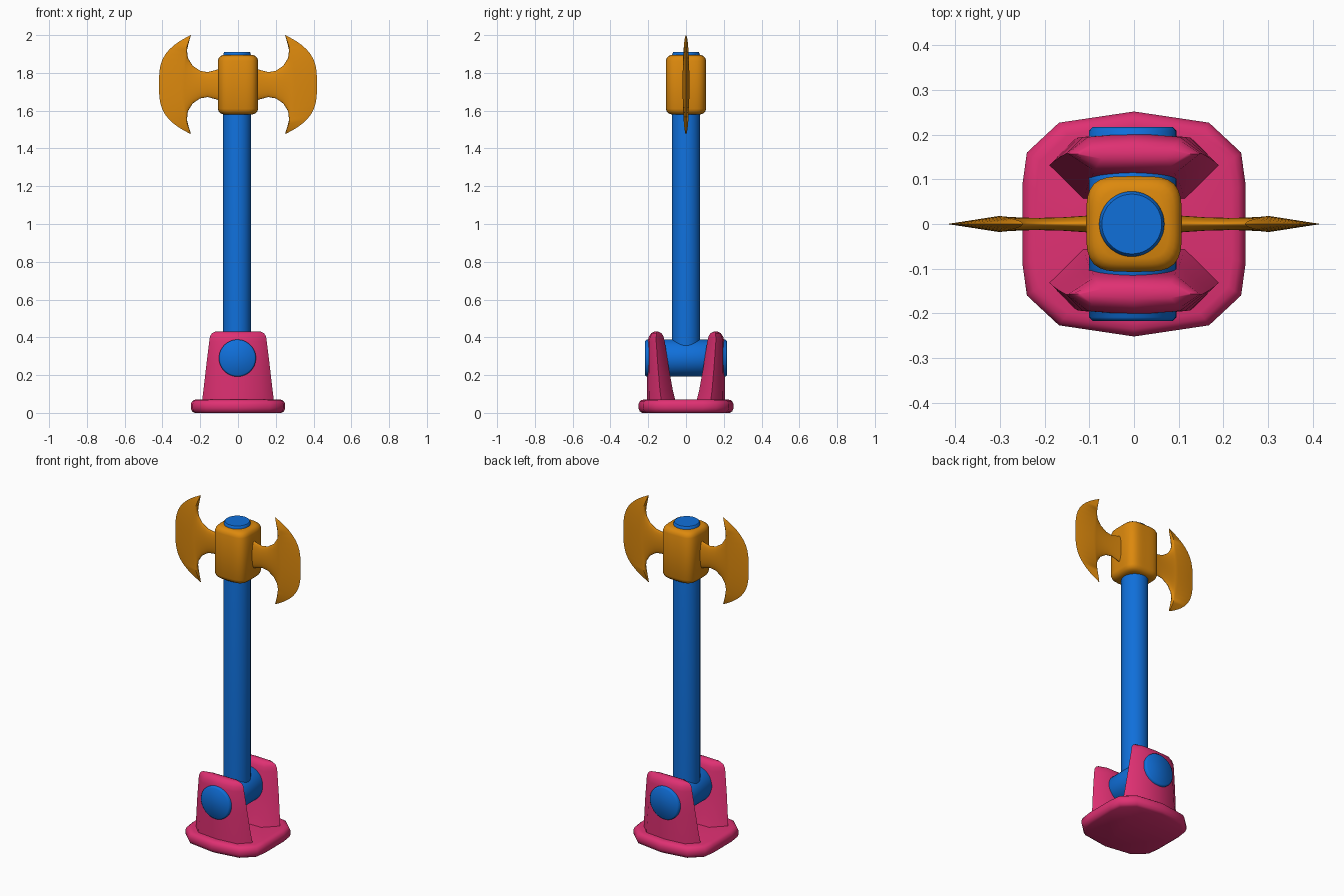
import bpy, bmesh, math
from mathutils import Matrix

cube = bpy.data.objects.get("Cube")
if cube:
    bpy.data.objects.remove(cube, do_unlink=True)


def make_material(name, rgb):
    mat = bpy.data.materials.new(name)
    mat.use_nodes = True
    mat.diffuse_color = (*rgb, 1)
    mat.node_tree.nodes["Principled BSDF"].inputs["Base Color"].default_value = (*rgb, 1)
    return mat


pink = make_material("pink", (0.74, 0.03, 0.17))
blue = make_material("blue", (0.005, 0.16, 0.70))
orange = make_material("orange", (0.72, 0.25, 0.004))


def finish(name, bm, mat, angle=50):
    bmesh.ops.remove_doubles(bm, verts=bm.verts, dist=0.0002)
    bmesh.ops.recalc_face_normals(bm, faces=bm.faces)
    mesh = bpy.data.meshes.new(name)
    bm.to_mesh(mesh)
    bm.free()
    mesh.materials.append(mat)
    obj = bpy.data.objects.new(name, mesh)
    bpy.context.collection.objects.link(obj)
    bpy.ops.object.select_all(action="DESELECT")
    obj.select_set(True)
    bpy.context.view_layer.objects.active = obj
    bpy.ops.object.shade_smooth_by_angle(angle=math.radians(angle))
    return obj


def loft(rings):
    """Skin a stack of closed rings and cap both ends."""
    bm = bmesh.new()
    loops = [[bm.verts.new(p) for p in ring] for ring in rings]
    n = len(loops[0])
    for a, b in zip(loops, loops[1:]):
        for i in range(n):
            j = (i + 1) % n
            bm.faces.new((a[i], a[j], b[j], b[i]))
    bm.faces.new(loops[0][::-1])
    bm.faces.new(loops[-1])
    return bm


def circle(r, z, n=48):
    return [(r * math.cos(a), r * math.sin(a), z)
            for a in (2 * math.pi * i / n for i in range(n))]


# Base plate: chamfered outline with a rounded rim
quarter = [(0.25, 0.088), (0.24, 0.16), (0.168, 0.227)]
outline = quarter + [(0, 0.252)] + [(-x, y) for x, y in quarter[::-1]]
outline += [(-x, -y) for x, y in quarter] + [(0, -0.252)]
outline += [(x, -y) for x, y in quarter[::-1]]
rim = [(0, 0.02), (0.008, 0.007), (0.025, 0), (0.045, 0),
       (0.06, 0.006), (0.068, 0.016), (0.071, 0.03)]
finish("base_plate", loft([[(x * (1 - d * 4), y * (1 - d * 4), z) for x, y in outline]
                           for z, d in rim]), pink)

# Pivot brackets: tapered lugs, each level is z, half width, inner y, outer y
levels = [(0.05, 0.192, 0.052, 0.206), (0.12, 0.183, 0.07, 0.206),
          (0.25, 0.168, 0.093, 0.205), (0.38, 0.152, 0.113, 0.203),
          (0.405, 0.148, 0.119, 0.196), (0.422, 0.138, 0.13, 0.184),
          (0.43, 0.12, 0.146, 0.168)]
for name, s in (("front_bracket", -1), ("back_bracket", 1)):
    rings = []
    for z, w, yi, yo in levels:
        mid = (yi + yo) / 2
        shoulder = yo - (yo - mid) * 0.18
        section = [(w, mid), (0.68 * w, shoulder), (0, yo), (-0.68 * w, shoulder),
                   (-w, mid), (-0.6 * w, yi), (0.6 * w, yi)]
        rings.append([(x, s * y, z) for x, y in section])
    finish(name, loft(rings), pink)

# Pivot pin through both brackets
pin = loft([circle(0.09, -0.217), circle(0.098, -0.209),
            circle(0.098, 0.209), circle(0.09, 0.217)])
bmesh.ops.transform(pin, verts=pin.verts, matrix=Matrix.Translation((-0.003, 0, 0.29))
                    @ Matrix.Rotation(math.pi / 2, 4, "X"))
finish("pivot_pin", pin, blue)

# Shaft
shaft = loft([circle(0.074, 0.29), circle(0.074, 1.89),
              circle(0.071, 1.905), circle(0.067, 1.911)])
bmesh.ops.translate(shaft, verts=shaft.verts, vec=(-0.005, 0, 0))
finish("shaft", shaft, blue)


# Axe head socket: softly squared block
def squircle(r, z, n=48):
    ring = []
    for x, y, _ in circle(1, 0, n):
        k = r / (x ** 4 + y ** 4) ** 0.25
        ring.append((x * k, y * k, z))
    return ring


edge = [(0, 0.03), (0.005, 0.016), (0.014, 0.006), (0.03, 0)]
sides = [(1.58 + h, d) for h, d in edge] + [(1.895 - h, d) for h, d in edge[::-1]]
finish("head_socket", loft([squircle(0.107 - d, z) for z, d in sides]), orange)

# Blades: each column is middle x, end x, half height, half thickness, bow power
columns = [(0.09, 0.09, 0.086, 0.02, 2), (0.115, 0.115, 0.078, 0.018, 2),
           (0.16, 0.16, 0.066, 0.015, 2), (0.2, 0.2, 0.073, 0.014, 2),
           (0.235, 0.24, 0.1, 0.014, 2), (0.262, 0.265, 0.14, 0.015, 2),
           (0.282, 0.271, 0.19, 0.016, 2), (0.302, 0.249, 0.262, 0.018, 2),
           (0.418, 0.249, 0.262, 0, 3.3)]
STEPS = 24
for name, s in (("left_blade", 1), ("right_blade", -1)):
    bm = bmesh.new()
    for face_side in (-1, 1):
        grid = []
        for mid, end, h, t, power in columns:
            column = []
            for i in range(STEPS + 1):
                a = math.pi * (i / STEPS - 0.5)
                v = math.sin(a)
                x = mid + (end - mid) * abs(v) ** power
                column.append(bm.verts.new((s * x, face_side * t * math.cos(a),
                                            1.738 + h * v)))
            grid.append(column)
        for a, b in zip(grid, grid[1:]):
            for i in range(STEPS):
                bm.faces.new((a[i], a[i + 1], b[i + 1], b[i]))
    finish(name, bm, orange, 40)
